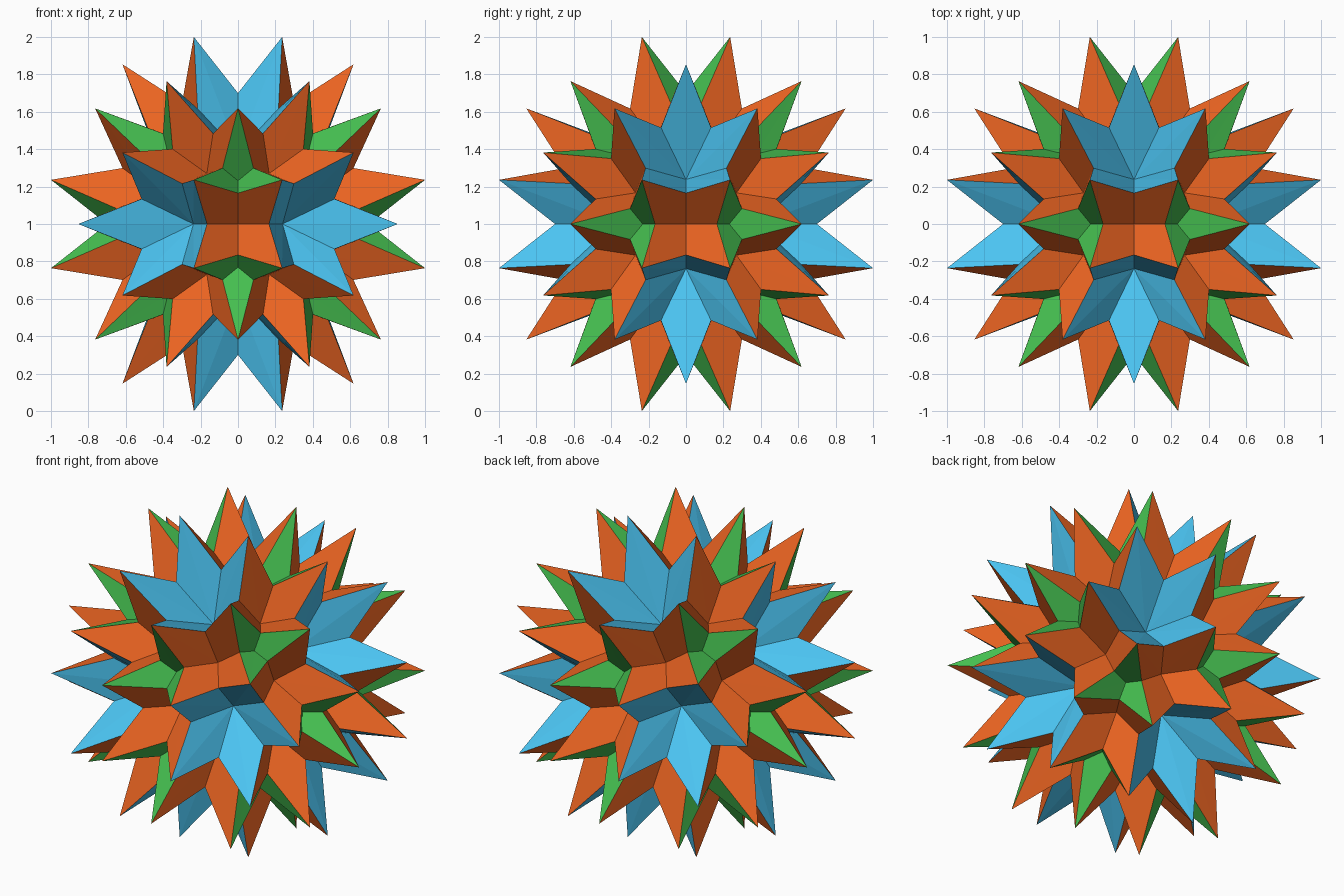
import bpy, bmesh
from math import atan2
from itertools import product
from mathutils import Vector

if "Cube" in bpy.data.objects:
    bpy.data.objects.remove(bpy.data.objects["Cube"])

PHI = (1 + 5 ** 0.5) / 2
S = 1 / PHI ** 3
EDGE_SCALE = 0.70                              # how deep the valleys between spikes sit
DENT = {3: 0.636, 4: 0.539, 5: 0.465}          # how deep each panel centre sits
COLOURS = {3: ("green", (0.06, 0.52, 0.08, 1)),
           4: ("orange", (0.85, 0.13, 0.016, 1)),
           5: ("blue", (0.07, 0.55, 0.88, 1))}


def orbit(bases):
    """All sign changes and cyclic shifts of the base points."""
    points = set()
    for base in bases:
        for signs in product((1, -1), repeat=3):
            p = [round(b * s, 6) + 0.0 for b, s in zip(base, signs)]
            for k in range(3):
                points.add(tuple(p[k:] + p[:k]))
    return [Vector(p) for p in sorted(points)]


# 60 spike tips, and the 5-fold, 3-fold and 2-fold panel axes
tips = [t * S for t in orbit([(1, 1, PHI ** 3), (2 * PHI, PHI, PHI ** 2), (PHI ** 2, 0, PHI + 2)])]
axes = orbit([(PHI, 0, 1), (PHI ** 2, 1, 0), (1, 1, 1), (1, 0, 0), (PHI ** 2, PHI, 1)])


def panel_ring(axis):
    """Tips of the flat panel crossed by this axis, in order around it."""
    top = max(t.dot(axis) for t in tips)
    ring = [t for t in tips if t.dot(axis) > top - 1e-3]
    u = (ring[0] - axis * top).normalized()
    w = axis.cross(u)
    return sorted(ring, key=lambda t: atan2(t.dot(w), t.dot(u)))


bm = bmesh.new()
for axis in axes:
    ring = panel_ring(axis.normalized())
    n = len(ring)
    centre = sum(ring, Vector()) / n
    # Each tip gets a kite, folded along the line from centre to tip
    for i, tip in enumerate(ring):
        before = (tip + ring[i - 1]) / 2 * EDGE_SCALE
        after = (tip + ring[(i + 1) % n]) / 2 * EDGE_SCALE
        for tri in ((centre * DENT[n], before, tip), (centre * DENT[n], tip, after)):
            f = bm.faces.new([bm.verts.new(p) for p in tri])
            f.material_index = n - 3
bmesh.ops.remove_doubles(bm, verts=bm.verts, dist=1e-4)
bmesh.ops.recalc_face_normals(bm, faces=bm.faces)
bmesh.ops.translate(bm, verts=bm.verts, vec=(0, 0, 1))

mesh = bpy.data.meshes.new("spiked_star")
bm.to_mesh(mesh)
bm.free()
for n in (3, 4, 5):
    mat = bpy.data.materials.new(COLOURS[n][0])
    mat.diffuse_color = COLOURS[n][1]
    mat.use_nodes = True
    mat.node_tree.nodes["Principled BSDF"].inputs["Base Color"].default_value = mat.diffuse_color
    mesh.materials.append(mat)
star = bpy.data.objects.new("spiked_star", mesh)
bpy.context.collection.objects.link(star)
